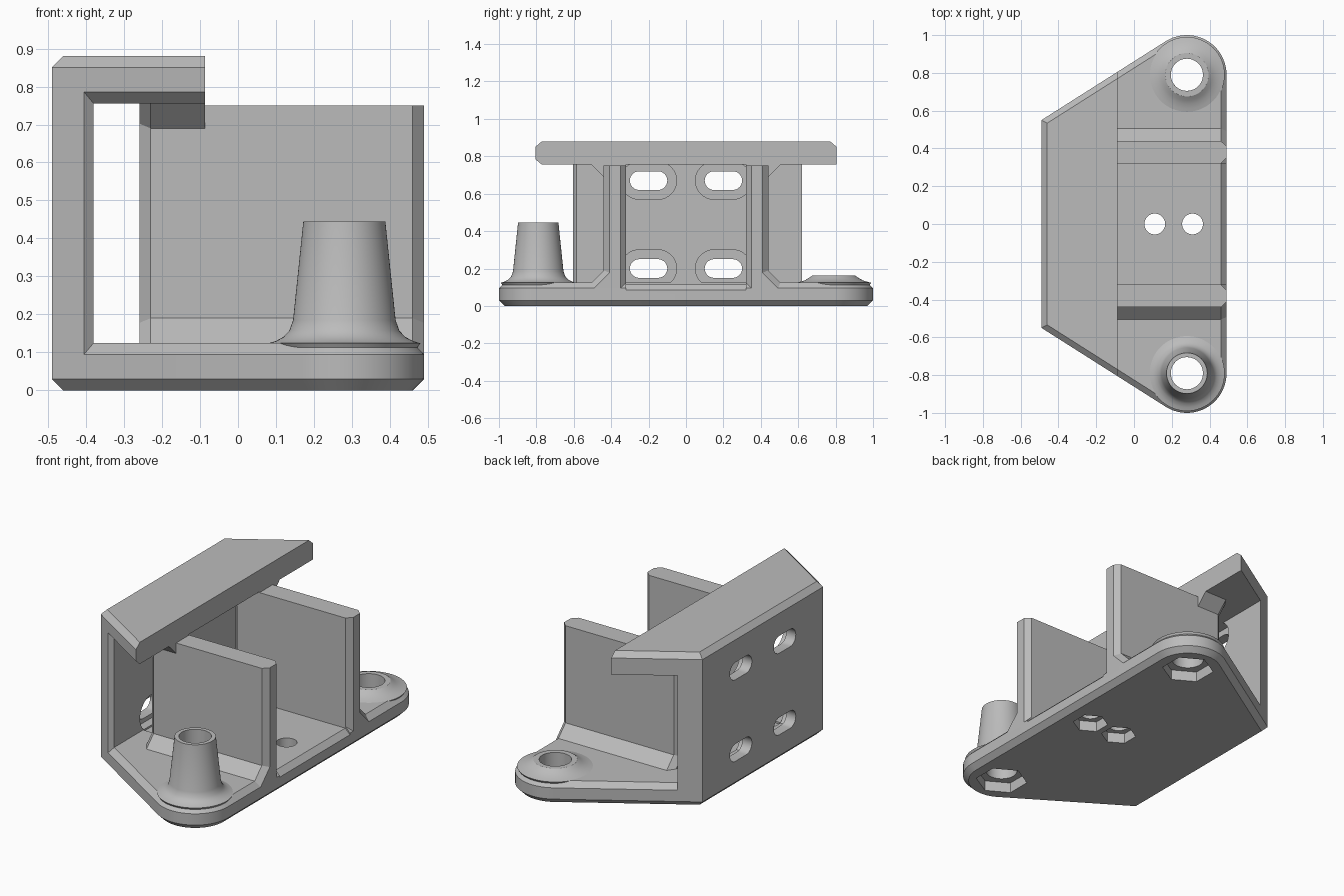
import bpy, bmesh, math
from math import sin, cos, pi

cube = bpy.data.objects.get("Cube")
if cube:
    bpy.data.objects.remove(cube, do_unlink=True)

GREY = (0.5, 0.5, 0.5, 1)
mat = bpy.data.materials.new("plain grey")
mat.use_nodes = True
mat.diffuse_color = GREY
mat.node_tree.nodes["Principled BSDF"].inputs["Base Color"].default_value = GREY

# Main dimensions
LEFT, CX, CY, R = -0.49, 0.28, 0.79, 0.21    # rear edge, boss centre, end radius
CH = 0.03                                    # chamfer
FLOOR, ROOF, TOP = 0.125, 0.755, 0.88
INNER, LIP = -0.38, -0.087                   # inside of back wall, roof edge
THETA = math.radians(32.4)                   # angle of the slanted sides


def loft(name, rings, closed=False):
    """Skin a list of equal point rings; cap the ends unless closed."""
    bm = bmesh.new()
    loops = [[bm.verts.new(p) for p in ring] for ring in rings]
    n = len(loops[0])
    pairs = list(zip(loops, loops[1:]))
    if closed:
        pairs.append((loops[-1], loops[0]))
    else:
        bm.faces.new(loops[0])
        bm.faces.new(loops[-1])
    for a, b in pairs:
        for i in range(n):
            j = (i + 1) % n
            bm.faces.new((a[i], a[j], b[j], b[i]))
    bmesh.ops.recalc_face_normals(bm, faces=bm.faces)
    mesh = bpy.data.meshes.new(name)
    bm.to_mesh(mesh)
    bm.free()
    mesh.materials.append(mat)
    obj = bpy.data.objects.new(name, mesh)
    bpy.context.collection.objects.link(obj)
    return obj


def select(obj):
    bpy.ops.object.select_all(action='DESELECT')
    obj.select_set(True)
    bpy.context.view_layer.objects.active = obj


def cut(obj, cutters):
    for c in cutters:
        c.hide_render = True
        mod = obj.modifiers.new("cut", 'BOOLEAN')
        mod.operation, mod.solver, mod.object = 'DIFFERENCE', 'EXACT', c
        select(obj)
        bpy.ops.object.modifier_apply(modifier=mod.name)
        bpy.data.objects.remove(c, do_unlink=True)


def smooth(obj):
    select(obj)
    bpy.ops.object.shade_smooth_by_angle(angle=math.radians(28))


def at_z(points, z):
    return [(x, y, z) for x, y in points]


def circle(x, y, r, n=48, start=0.0):
    return [(x + r * cos(start + 2 * pi * i / n), y + r * sin(start + 2 * pi * i / n))
            for i in range(n)]


def slant(x, d=0.0):
    """Y of the slanted side at x, inset by d."""
    return CY + (R - d + sin(THETA) * (x - CX)) / cos(THETA)


def outline(d):
    end = pi / 2 + THETA
    half = [(CX + (R - d) * cos(end * i / 20), CY + (R - d) * sin(end * i / 20))
            for i in range(21)]
    half.append((LEFT + d, slant(LEFT + d, d)))
    return half + [(x, -y) for x, y in reversed(half)]


# Base plate, chamfered above and below
base = loft("base_plate", [at_z(outline(d), z) for d, z in
            ((CH, 0), (0, CH), (0, FLOOR - CH), (CH, FLOOR))])

# Shallow channel between the dividers
channel = [(INNER, 0.115), (0.46, 0.115), (0.5, 0.075), (0.5, 0.4), (INNER, 0.4)]
cutters = [loft("channel_cutter", [[(x, y, z) for x, z in channel] for y in (-0.32, 0.32)])]

# Screw holes with nut pockets underneath
for x, y, r, nut in ((CX, CY, 0.085, 0.14), (CX, -CY, 0.085, 0.14),
                     (0.11, 0, 0.055, 0.095), (0.31, 0, 0.055, 0.095)):
    cutters.append(loft("hole_cutter", [at_z(circle(x, y, r), z) for z in (-0.1, 0.3)]))
    cutters.append(loft("nut_cutter", [at_z(circle(x, y, nut, 6, pi / 2), z)
                                       for z in (-0.1, 0.06)]))
cut(base, cutters)
smooth(base)


# Bosses: revolved tubes with a flared foot
def boss(name, y, profile):
    wall = [(0.085, 0.09)] + profile + [(0.085, profile[-1][1])]
    smooth(loft(name, [at_z(circle(CX, y, r, 64), z) for r, z in wall], closed=True))


boss("tall_boss", -CY, [(0.185, 0.1), (0.2, 0.124), (0.18, 0.13), (0.16, 0.141),
                        (0.145, 0.157), (0.135, 0.185), (0.108, 0.445)])
boss("short_boss", CY, [(0.185, 0.1), (0.2, 0.124), (0.18, 0.129), (0.155, 0.137),
                        (0.135, 0.148), (0.115, 0.162)])

# Back wall, chamfered along its front inner edge
plan = [(LEFT, slant(LEFT)), (INNER, slant(INNER)), (INNER, -slant(INNER, CH)),
        (INNER - 0.025, -slant(INNER - 0.025)), (LEFT, -slant(LEFT))]
back = loft("back_wall", [at_z(plan, z) for z in (CH, TOP - CH)])


# Mounting slots, recessed on the inside
def slot(y, z, r, x0, x1):
    pts = []
    for i in range(34):
        a = pi * (i % 17) / 16 - pi / 2 + (pi if i > 16 else 0)
        pts.append((y + r * cos(a) + (0.05 if i < 17 else -0.05), z + r * sin(a)))
    return loft("slot_cutter", [[(x, py, pz) for py, pz in pts] for x in (x0, x1)])


slots = []
for y in (-0.2, 0.2):
    for z in (0.2, 0.67):
        slots += [slot(y, z, 0.05, -0.6, -0.3), slot(y, z, 0.1, INNER - 0.05, -0.3)]
cut(back, slots)
smooth(back)


# Overhanging roof, lower edge chamfered only at the front
def roof_ring(left, front, rear, z):
    x = LEFT + left
    return at_z([(x, slant(x, rear)), (LIP, slant(LIP, rear)),
                 (LIP, -slant(LIP, front)), (x, -slant(x, front))], z)


loft("roof", [roof_ring(0, CH, 0, ROOF), roof_ring(0, 0, 0, ROOF + CH),
              roof_ring(0, 0, 0, TOP - CH), roof_ring(CH, CH, CH, TOP)])

# Dividers with a sloped foot, and gussets joining them to the roof
Y0, Y1, Z0 = 0.32, 0.44, 0.75


def divider_section(d):
    return [(Y0 + d, 0.06), (Y0 + d, Z0), (Y1 - d, Z0),
            (Y1 - d, 0.19 - 0.414 * d), (0.57 - 1.414 * d, 0.06)]


def gusset_section(d):
    return [(Y0 + d, 0.78), (Y0 + d, 0.6), (Y1 - d, 0.6),
            (Y1 - d, 0.69 + 0.414 * d), (0.53 - 1.414 * d, 0.78)]


for side, label in ((1, "rear"), (-1, "front")):
    for part, section, steps in (
            ("divider", divider_section, ((-0.26, CH), (-0.23, 0), (0.46, 0), (0.49, CH))),
            ("gusset", gusset_section, ((-0.26, CH), (-0.23, 0), (LIP, 0)))):
        loft(label + "_" + part, [[(x, side * y, z) for y, z in section(d)]
                                  for x, d in steps])
